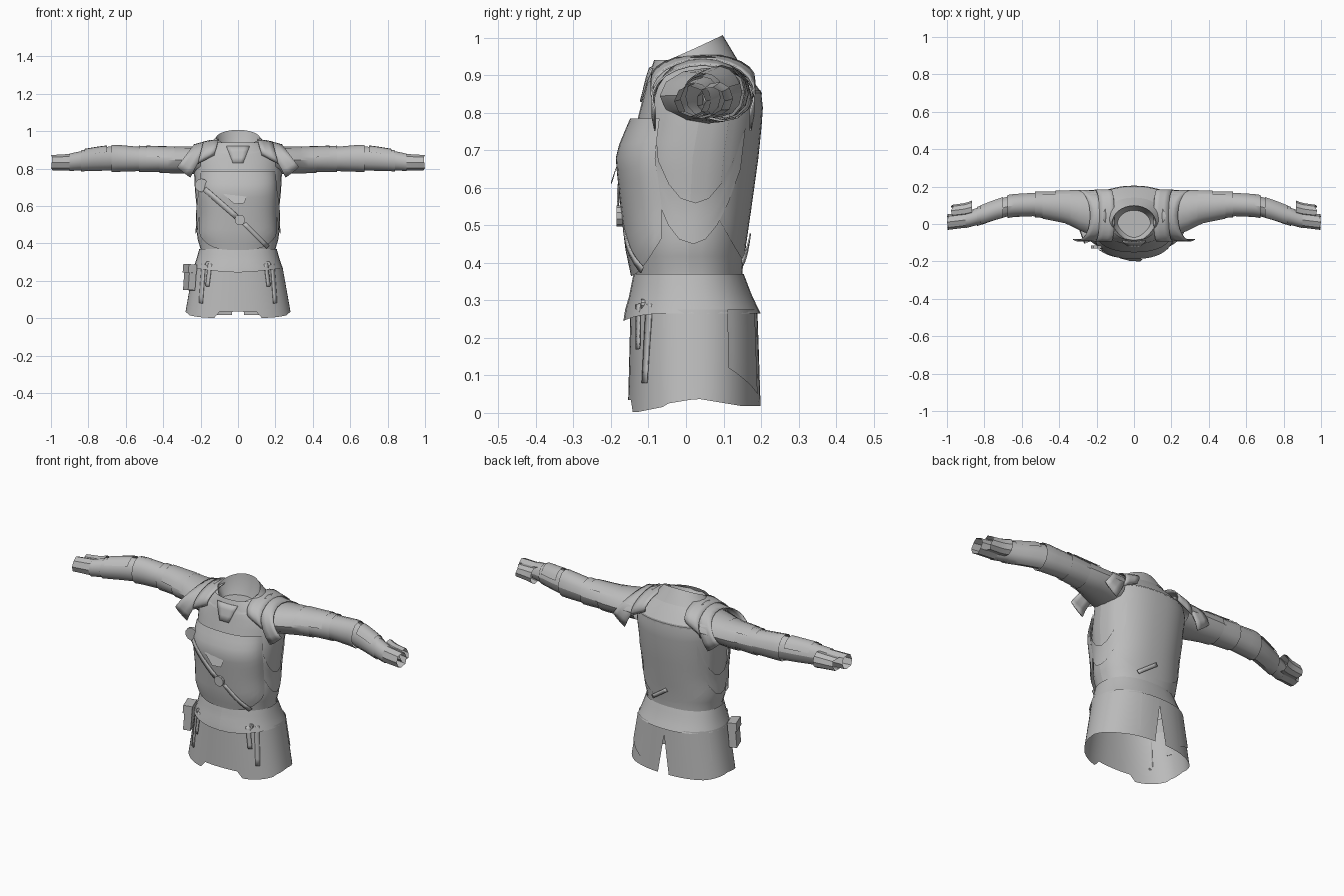
import bpy
from math import sin, cos, radians, pi, hypot

if "Cube" in bpy.data.objects:
    bpy.data.objects.remove(bpy.data.objects["Cube"])

grey = bpy.data.materials.new("cloth grey")
grey.use_nodes = True
grey.diffuse_color = (0.5, 0.5, 0.5, 1)
grey.node_tree.nodes["Principled BSDF"].inputs["Base Color"].default_value = (0.5, 0.5, 0.5, 1)


def lerp_rows(rows, t):
    """Interpolate a table whose first column is the key."""
    t = min(max(t, rows[0][0]), rows[-1][0])
    for a, b in zip(rows, rows[1:]):
        if t <= b[0]:
            f = (t - a[0]) / (b[0] - a[0])
            return [p + (q - p) * f for p, q in zip(a[1:], b[1:])]


def finish(name, verts, faces, mirror=False, thick=0):
    mesh = bpy.data.meshes.new(name)
    mesh.from_pydata(verts, [], faces)
    mesh.materials.append(grey)
    ob = bpy.data.objects.new(name, mesh)
    bpy.context.collection.objects.link(ob)
    bpy.ops.object.select_all(action="DESELECT")
    ob.select_set(True)
    bpy.context.view_layer.objects.active = ob
    bpy.ops.object.shade_smooth_by_angle(angle=radians(35))
    if thick:
        mod = ob.modifiers.new("thickness", "SOLIDIFY")
        mod.thickness = thick
    if mirror:
        ob.modifiers.new("mirror", "MIRROR")


def sheet(name, fn, nu, nv, **kw):
    """Grid surface from fn(u, v) with u and v from 0 to 1."""
    verts = [fn(i / nu, j / nv) for j in range(nv + 1) for i in range(nu + 1)]
    w = nu + 1
    faces = [(j * w + i, j * w + i + 1, (j + 1) * w + i + 1, (j + 1) * w + i)
             for j in range(nv) for i in range(nu)]
    finish(name, verts, faces, **kw)


# Body sections: height, half width, front y, back y
TORSO = [(0.33, 0.205, -0.13, 0.15), (0.37, 0.20, -0.135, 0.15), (0.44, 0.222, -0.145, 0.156),
         (0.55, 0.217, -0.15, 0.172), (0.68, 0.23, -0.155, 0.19), (0.78, 0.235, -0.13, 0.2),
         (0.85, 0.235, -0.112, 0.204), (0.90, 0.19, -0.1, 0.168), (0.94, 0.13, -0.085, 0.135)]
SKIRT = [(0, 0.287, -0.155, 0.20), (0.28, 0.237, -0.148, 0.19)]
FLARE = [(0.26, 0.24, -0.165, 0.20), (0.31, 0.222, -0.15, 0.175), (0.37, 0.205, -0.138, 0.152)]
P = 0.88


def body(rows, deg, z, off=0):
    hx, yf, yb = lerp_rows(rows, z)
    c, s = cos(radians(deg)), sin(radians(deg))
    x = (hx + off) * abs(c) ** P * (1 if c > 0 else -1)
    y = (yf + yb) / 2 + ((yb - yf) / 2 + off) * abs(s) ** P * (1 if s > 0 else -1)
    return x, y, z


def face_y(rows, x, z, off, side=-1):
    hx, yf, yb = lerp_rows(rows, z)
    c = min(abs(x) / (hx + off), 1) ** (1 / P)
    return (yf + yb) / 2 + side * ((yb - yf) / 2 + off) * (1 - c * c) ** (P / 2)


def wrap(name, rows, a0, a1, bottom, top, off, nu=16, nv=8, **kw):
    """Panel laid over the body; bottom and top are heights as functions of u."""
    def fn(u, v):
        lo, hi = bottom(u), top(u)
        return body(rows, a0 + (a1 - a0) * u, lo + (hi - lo) * v, off)
    sheet(name, fn, nu, nv, **kw)


def strap(name, rows, start, end, width, off, side=-1, **kw):
    """Flat band between two (x, z) points on the front or back of the body."""
    dx, dz = end[0] - start[0], end[1] - start[1]
    n = hypot(dx, dz)

    def fn(u, v):
        k = (v - 0.5) * width
        x, z = start[0] + dx * u - dz / n * k, start[1] + dz * u + dx / n * k
        return x, face_y(rows, x, z, off, side), z
    sheet(name, fn, 6, 1, thick=0.004, **kw)


# Torso and flared waist
wrap("torso", TORSO, 0, 360, lambda u: 0.33, lambda u: 0.94, 0, 32, 14)
wrap("waist_flare", FLARE, -90, 270, lambda u: 0.265 - 0.02 * max(0, cos(2 * pi * u)) ** 4,
     lambda u: 0.37, 0.002, 32, 4)


# Breastplate, standing proud in the middle and meeting the body at its sides
def breastplate_point(u, v):
    k = 2 * u - 1
    low = 0.365 + 0.1 * abs(k) ** 3
    z = low + (0.785 - low) * v
    spread = 66 - 12 * max(0, (z - 0.55) / 0.235)
    off = 0.012 + 0.02 * min(1, (z - 0.36) / 0.3) - 0.012 * max(0, (z - 0.72) / 0.065)
    return body(TORSO, -90 + spread * k, z, off * (1 - 0.75 * abs(k) ** 4))


sheet("breastplate", breastplate_point, 20, 12)

# Side panels and back plate
wrap("side_panel", TORSO, -38, 45, lambda u: 0.45 + 0.2 * abs(2 * u - 1) ** 2,
     lambda u: 0.56 + 0.2 * abs(2 * u - 1) ** 2, 0.006, 8, 4, mirror=True)
wrap("back_plate", TORSO, 25, 155, lambda u: 0.4 + 0.12 * abs(2 * u - 1) ** 2,
     lambda u: 0.86, 0.003, 20, 10)


# Skirt with a notched front hem and a slit at the back
def skirt_point(u, v):
    gap = 5 * max(0, 1 - v / 0.8)
    deg = 90 + gap + (360 - 2 * gap) * u
    x, y, _ = body(SKIRT, deg, 0)
    hem = 0.018 + 0.02 * max(0, 1 - abs(y - 0.03) / 0.12)
    if y < -0.05:
        hem = 0.035 if abs(x) < 0.115 else 0.002 + 0.2 * max(0, y + 0.13)
    return body(SKIRT, deg, hem + (0.275 - hem) * v)


sheet("skirt", skirt_point, 60, 6)
wrap("skirt_back_panel", SKIRT, 28, 68, lambda u: 0.12 - 0.07 * u, lambda u: 0.275, 0.004,
     8, 4, mirror=True)

# Straps across chest and back, hanging belt ends
strap("chest_strap_upper", TORSO, (-0.18, 0.69), (0.0, 0.535), 0.028, 0.034)
strap("chest_strap_lower", TORSO, (0.03, 0.51), (0.16, 0.38), 0.022, 0.022)
strap("back_strap", TORSO, (0.1, 0.40), (0.0, 0.47), 0.02, 0.008, side=1)
for x, z, off in ((0.165, 0.17, 0.01), (0.2, 0.08, 0.004)):
    strap("belt_end", SKIRT, (x, z), (x - 0.015, 0.29), 0.02, off, mirror=True)


def disc(name, x, z, r, off):
    y = face_y(TORSO, x, z, off)
    bpy.ops.mesh.primitive_cylinder_add(vertices=10, radius=r, depth=0.016, location=(x, y, z),
                                        rotation=(pi / 2, 0, 0))
    bpy.context.object.name = name
    bpy.context.object.data.materials.append(grey)


disc("strap_buckle", 0.01, 0.525, 0.028, 0.028)
disc("strap_clasp", -0.195, 0.71, 0.036, 0.03)
for x in (-0.16, 0.16):
    disc("belt_stud", x, 0.29, 0.014, 0.02)

# Torn cloth tab on the chest
finish("chest_tab", [(-0.08, -0.182, 0.665), (-0.02, -0.198, 0.61), (0.035, -0.2, 0.615),
                     (0.045, -0.188, 0.65)], [(0, 1, 2, 3)])


# Pouch on the right hip
def box(name, loc, size, rot):
    bpy.ops.mesh.primitive_cube_add(size=1, location=loc, rotation=rot)
    ob = bpy.context.object
    ob.name, ob.scale = name, size
    ob.data.materials.append(grey)
    mod = ob.modifiers.new("soft edges", "BEVEL")
    mod.width = 0.008


box("pouch", (-0.257, -0.055, 0.215), (0.04, 0.08, 0.13), (0, 0.08, 0.35))
box("pouch_flap", (-0.257, -0.055, 0.265), (0.048, 0.088, 0.045), (0, 0.08, 0.35))


# Collar growing out of the neckline, rising to the back
def collar_point(u, v):
    a = 2 * pi * u
    c, s = cos(a), sin(a)
    rise = (s + 1) / 2
    x, y, z = body(TORSO, 360 * u, 0.87 + 0.065 * rise ** 0.5, 0.002)
    narrow = 1 - 0.3 * max(0, -s)
    top = (c * 0.118 * narrow, 0.001 + s * 0.097, 0.922 + 0.085 * rise ** 1.1)
    return tuple(p + (q - p) * v for p, q in zip((x, y, z), top))


# Lining that closes the neck opening
def lining_point(u, v):
    x, y, z = collar_point(u, 1)
    k = 1 - v * v
    return x * k, y * k, z + (0.895 - z) * min(1, 2 * v)


sheet("collar", collar_point, 32, 4)
sheet("neck_lining", lining_point, 32, 4)


# Hanging tab below the collar
def tab_point(u, v):
    x, z = (u - 0.5) * (0.055 + 0.07 * v), 0.83 + 0.09 * v
    return x, face_y(TORSO, x, z, 0.006), z


sheet("collar_tab", tab_point, 4, 3, thick=0.005)


# Shoulder plates, slanting outward as they drop
def shoulder(name, x0, x1, top0, top1, drop0, drop1, lean0, lean1, half):
    def fn(u, v):
        a = radians(-20 + 220 * u)
        top, drop = top0 + (top1 - top0) * v, drop0 + (drop1 - drop0) * v
        z = top - drop + drop * max(sin(a), -0.35)
        x = x0 + (x1 - x0) * v + (lean0 + (lean1 - lean0) * v) * (top - z)
        return x, 0.045 + half * cos(a), z
    sheet(name, fn, 14, 3, mirror=True, thick=0.005)


shoulder("shoulder_plate_inner", 0.105, 0.185, 0.958, 0.945, 0.065, 0.09, 0.25, 0.25, 0.14)
shoulder("shoulder_plate_outer", 0.15, 0.235, 0.953, 0.93, 0.15, 0.09, 0.52, 0.75, 0.138)

# Arm sections: x, centre y, bottom z, top z, half depth
ARM = [(0.2, 0.055, 0.77, 0.92, 0.125), (0.3, 0.075, 0.775, 0.917, 0.105), (0.36, 0.092, 0.776, 0.915, 0.087),
       (0.52, 0.105, 0.782, 0.92, 0.067), (0.66, 0.098, 0.785, 0.925, 0.058), (0.74, 0.075, 0.785, 0.915, 0.056),
       (0.83, 0.043, 0.785, 0.9, 0.052), (0.9, 0.022, 0.785, 0.882, 0.046), (1.0, 0.01, 0.79, 0.872, 0.042)]


def sleeve(name, x0, x1, grow0, grow1, ragged=0, sides=12, a0=0, a1=360, shift=0):
    def fn(u, v):
        a = radians(a0 + (a1 - a0) * u)
        x = x0 + (x1 - x0) * v
        if v == 1:
            x -= ragged * (0.5 + 0.5 * sin(3 * a))
        y, lo, hi, r = lerp_rows(ARM, x)
        g = grow0 + (grow1 - grow0) * v
        return x, y + shift + (r + g) * cos(a), (lo + hi) / 2 + ((hi - lo) / 2 + g) * sin(a)
    sheet(name, fn, sides, 5, mirror=True)


sleeve("sleeve_shoulder", 0.2, 0.42, 0, 0.002)
sleeve("sleeve_upper", 0.40, 0.53, -0.004, 0.002)
sleeve("sleeve_elbow", 0.51, 0.675, -0.005, 0.004)
sleeve("forearm_guard", 0.665, 0.84, -0.005, 0.0)
sleeve("wrist_cuff", 0.82, 0.90, -0.006, -0.002)
sleeve("glove", 0.88, 1.0, -0.005, 0.0, ragged=0.008, sides=8)
sleeve("torn_cuff_flap", 0.865, 0.98, -0.008, -0.006, ragged=0.015, sides=9, shift=0.052)
# Raised plates on top of the arm
sleeve("upper_arm_plate", 0.34, 0.49, 0.004, 0.004, sides=6, a0=40, a1=170)
sleeve("forearm_plate", 0.70, 0.82, 0.004, 0.004, sides=6, a0=20, a1=150)
